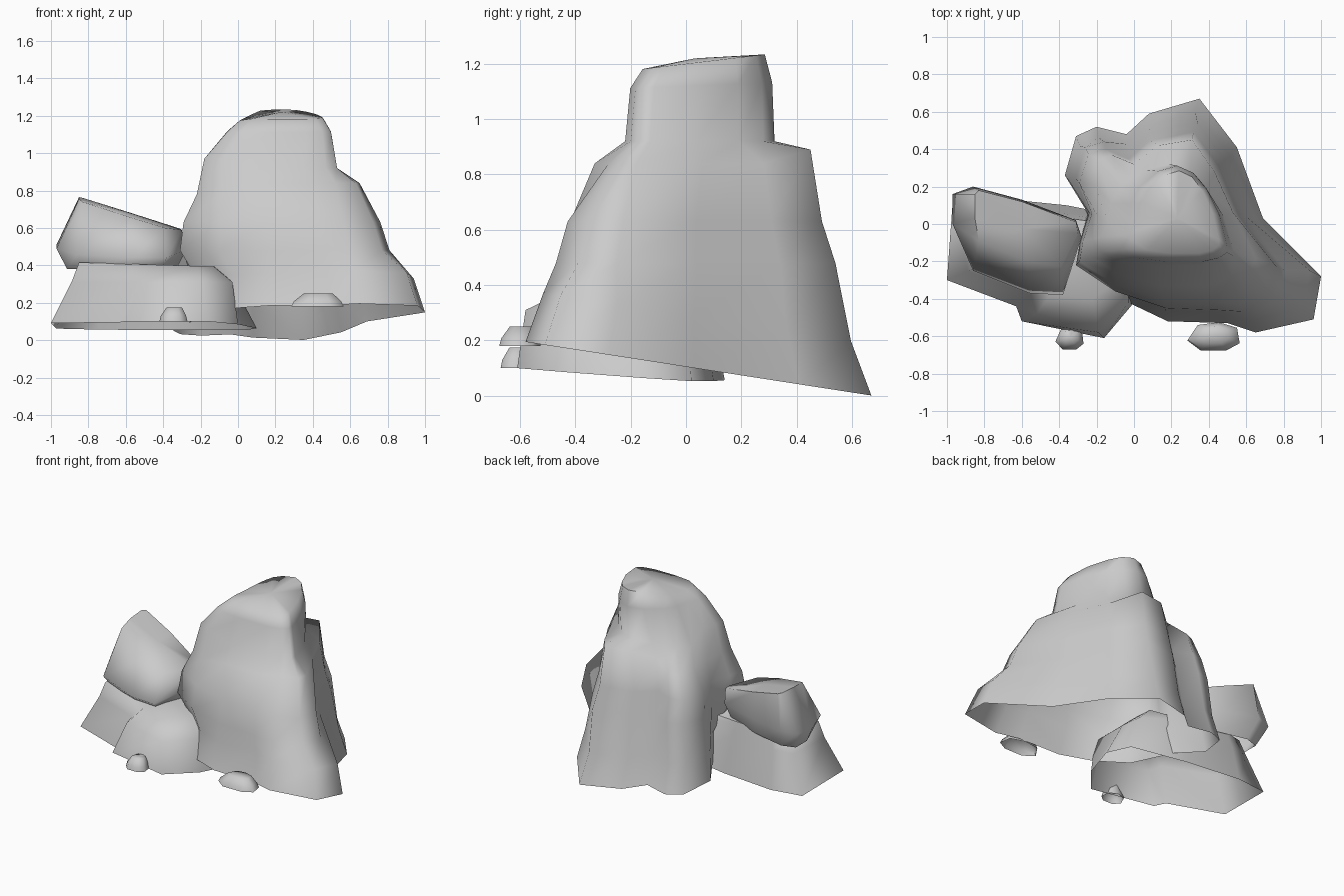
import bpy
import bmesh
import math

default_cube = bpy.data.objects.get("Cube")
if default_cube:
    bpy.data.objects.remove(default_cube, do_unlink=True)

# One plain stone colour
stone = bpy.data.materials.new("grey_stone")
stone.use_nodes = True
colour = (0.6, 0.6, 0.6, 1.0)
stone.diffuse_color = colour
stone.node_tree.nodes["Principled BSDF"].inputs["Base Color"].default_value = colour


def level(outline, height):
    """Lift a flat outline to a constant height, or to a height rule."""
    rule = height if callable(height) else (lambda x, y: height)
    return [(x, y, rule(x, y)) for x, y in outline]


def taper(outline, centre, scale):
    """Shrink a flat outline about a centre point."""
    return [tuple(c + (p - c) * s for p, c, s in zip(point, centre, scale))
            for point in outline]


def loft_rock(name, rings, crown=0.0, sharp_angle=75):
    """Skin a stack of matching rings, leave it open below, close it on top."""
    bm = bmesh.new()
    loops = [[bm.verts.new(point) for point in ring] for ring in rings]
    count = len(loops[0])
    for lower, upper in zip(loops, loops[1:]):
        for i in range(count):
            j = (i + 1) % count
            bm.faces.new((lower[i], lower[j], upper[j], upper[i]))
    cap = bm.faces.new(loops[-1])
    bm.normal_update()
    poked = bmesh.ops.poke(bm, faces=[cap])
    for vert in poked["verts"]:
        vert.co.z += crown
    bmesh.ops.recalc_face_normals(bm, faces=bm.faces[:])
    mesh = bpy.data.meshes.new(name)
    bm.to_mesh(mesh)
    bm.free()
    rock = bpy.data.objects.new(name, mesh)
    bpy.context.collection.objects.link(rock)
    mesh.materials.append(stone)
    bpy.ops.object.select_all(action="DESELECT")
    rock.select_set(True)
    bpy.context.view_layer.objects.active = rock
    bpy.ops.object.shade_smooth_by_angle(angle=math.radians(sharp_angle))
    return rock


# Tall main rock: foot, waist, shoulder and neck outlines, counter-clockwise
foot = [(1, -.28), (.69, .03), (.55, .41), (.35, .67), (.08, .59), (-.04, .48),
        (-.2, .52), (-.31, .47), (-.37, .26), (-.26, .08), (-.22, -.12),
        (-.19, -.26), (-.03, -.42), (.18, -.52), (.5, -.53), (.65, -.58), (.96, -.51)]
waist = [(.81, -.25), (.6, .04), (.48, .34), (.34, .54), (.09, .49), (-.03, .38),
         (-.16, .44), (-.26, .41), (-.31, .24), (-.24, .06), (-.29, -.1),
         (-.31, -.22), (-.1, -.36), (.17, -.45), (.45, -.46), (.6, -.47), (.77, -.39)]
shoulder = [(.65, -.18), (.53, .06), (.43, .28), (.31, .45), (.13, .42), (0, .32),
            (-.12, .37), (-.19, .34), (-.21, .21), (-.2, .05), (-.22, -.08),
            (-.22, -.18), (-.1, -.26), (.14, -.33), (.4, -.33), (.52, -.28), (.63, -.24)]
neck = [(.53, -.13), (.48, .04), (.39, .19), (.3, .28), (.19, .32), (.06, .29),
        (-.01, .24), (-.07, .2), (-.12, .11), (-.14, .01), (-.18, -.07),
        (-.18, -.15), (-.08, -.2), (.12, -.22), (.36, -.22), (.47, -.2), (.53, -.17)]
brow = taper(neck, (.38, .15), (.78, .95))
summit = taper(brow, (.28, .12), (.8, .86))


def neck_height(x, y):
    # low behind the left edge, where the rear lobe forms a ledge
    if x < 0:
        return .88 if y > .1 else .97
    return .92


loft_rock("main_rock", [
    level(foot, lambda x, y: .105 - .155 * y),
    level(taper(foot, (0, 0), (.94, .89)), lambda x, y: .29 - .155 * y),
    level(waist, .48),
    level(taper(waist, (0, 0), (.94, .91)), .63),
    # the rear lobe ends a little lower than the remaining shoulder
    level(shoulder, lambda x, y: .78 if x < -.05 else .84 + .05 * (y > .4)),
    level(neck, neck_height),
    level(brow, lambda x, y: 1.12 + .04 * y),
    level(summit, lambda x, y: min(1.2 + .12 * y, 1.17 + .5 * x)),
], crown=.02)

# Low slab: the foot and the ledge include the step that juts out in front
slab_foot = [(-1, -.3), (-.63, -.44), (-.6, -.52), (-.16, -.61), (0, -.42),
             (.1, -.15), (.04, .02), (-.36, .1), (-.75, .14), (-.97, .11)]
slab_ledge = [(-.89, -.25), (-.55, -.38), (-.52, -.48), (-.19, -.58), (-.03, -.42),
              (-.03, -.15), (-.05, 0), (-.4, .06), (-.73, .09), (-.87, .06)]
slab_top = [(-.85, -.24), (-.58, -.32), (-.45, -.38), (-.22, -.4), (-.13, -.33),
            (-.12, -.15), (-.13, 0), (-.42, .04), (-.7, .07), (-.83, .04)]
loft_rock("side_slab", [
    level(slab_foot, lambda x, y: .055 - .07 * y - .015 * x),
    level(slab_ledge, .31),
    level(slab_top, lambda x, y: .39 - .03 * x),
])

# Tilted boulder resting on the slab
boulder_belly = [(-.97, 0), (-.86, -.25), (-.56, -.37), (-.38, -.38), (-.28, -.07),
                 (-.31, .02), (-.6, .13), (-.86, .2), (-.97, .16)]
boulder_top = [(-.85, .03), (-.83, -.09), (-.57, -.2), (-.39, -.23), (-.3, -.05),
               (-.31, .01), (-.6, .12), (-.83, .18), (-.85, .16)]
loft_rock("boulder", [
    level(taper(boulder_belly, (-.6, -.08), (.85, .75)), .38),
    level(boulder_belly, lambda x, y: .49 + .13 * y),
    level(boulder_top, lambda x, y: .77 - .29 * (x + .86) + .08 * (y - .19)),
], crown=.01)

# Pebbles at the front edge
pebble = [(-1, -.3), (-.5, -1), (.5, -1), (1, -.5), (.9, .6), (.2, 1), (-.6, .8)]
for name, x, y, z, width, depth, height in (
        ("right_pebble", -.345, -.61, .1, .075, .06, .075),
        ("left_pebble", .425, -.6, .18, .14, .075, .07)):
    outline = [(x + px * width, y + py * depth) for px, py in pebble]
    loft_rock(name, [
        level(outline, z),
        level(taper(outline, (x, y), (.9, .9)), z + height * .4),
        level(taper(outline, (x + .01, y + .02), (.55, .6)), z + height),
    ])
